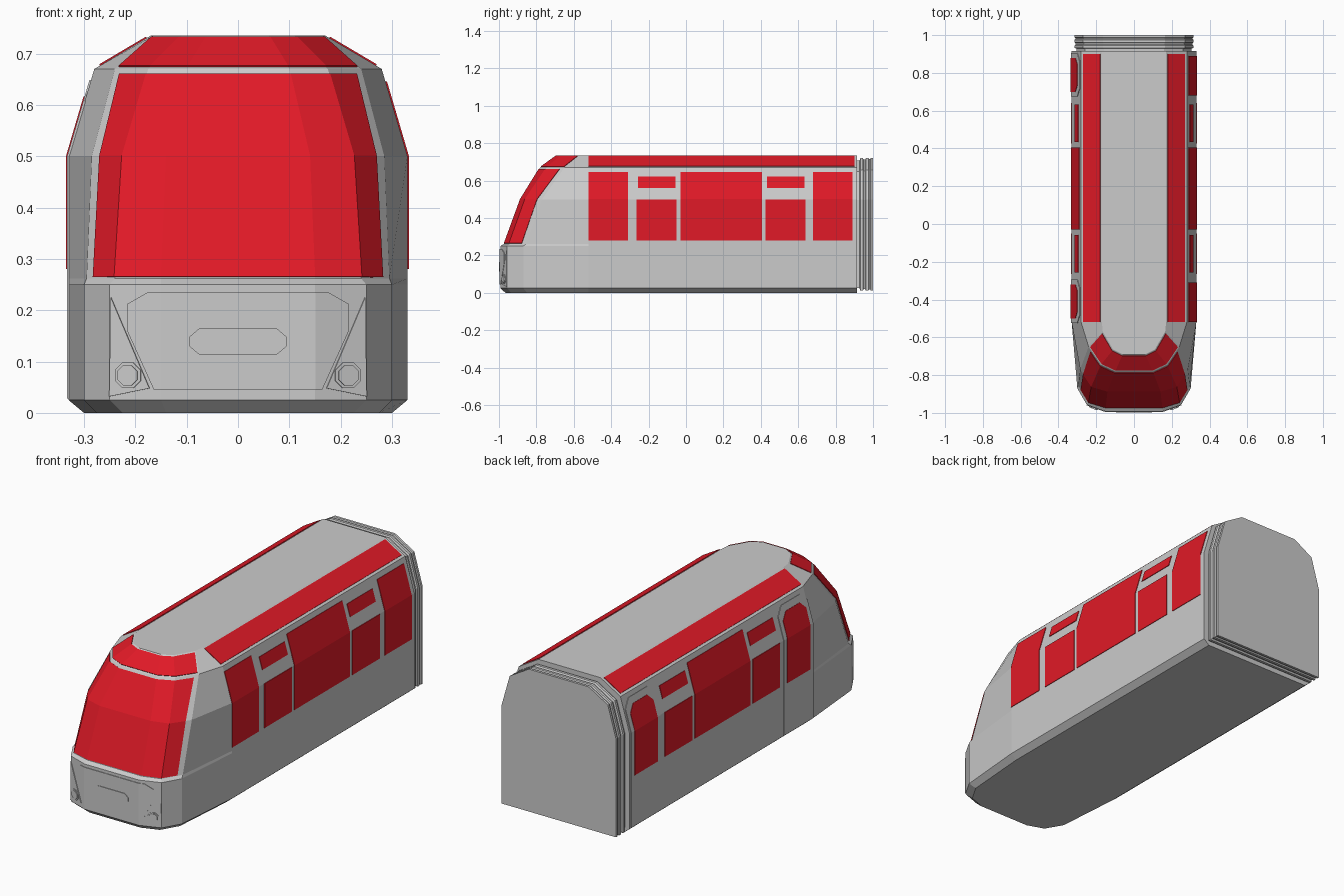
import bpy, bmesh, math
from mathutils import Vector

if "Cube" in bpy.data.objects:
    bpy.data.objects.remove(bpy.data.objects["Cube"])

red = bpy.data.materials.new("red_glass")
red.diffuse_color = (0.75, 0.01, 0.02, 1)
red.use_nodes = True
red.node_tree.nodes["Principled BSDF"].inputs["Base Color"].default_value = red.diffuse_color


def finish(name, bm, mat=None, thick=0):
    bmesh.ops.recalc_face_normals(bm, faces=bm.faces)
    me = bpy.data.meshes.new(name)
    bm.to_mesh(me)
    bm.free()
    ob = bpy.data.objects.new(name, me)
    bpy.context.collection.objects.link(ob)
    if mat:
        me.materials.append(mat)
    if thick:
        m = ob.modifiers.new("thickness", 'SOLIDIFY')
        m.thickness, m.offset = thick, 0
    return ob


def loft(name, rings):
    """Closed skin through rings of equal length, capped at both ends."""
    bm = bmesh.new()
    rows = [[bm.verts.new(p) for p in r] for r in rings]
    n = len(rows[0])
    for a, b in zip(rows, rows[1:]):
        for i in range(n):
            j = (i + 1) % n
            bm.faces.new((a[i], a[j], b[j], b[i]))
    bm.faces.new(rows[0])
    bm.faces.new(rows[-1])
    return finish(name, bm)


def grid(name, rows, mat, thick):
    bm = bmesh.new()
    vs = [[bm.verts.new(p) for p in r] for r in rows]
    for a, b in zip(vs, vs[1:]):
        for i in range(len(a) - 1):
            bm.faces.new((a[i], a[i + 1], b[i + 1], b[i]))
    return finish(name, bm, mat, thick)


def panel(name, pts, place, cuts=(), mat=None, thick=0.006):
    """Flat outline, creased at the cuts and laid on a body surface."""
    bm = bmesh.new()
    bm.faces.new([bm.verts.new((u, v, 0)) for u, v in pts])
    for co, no in cuts:
        bmesh.ops.bisect_plane(bm, geom=bm.verts[:] + bm.edges[:] + bm.faces[:],
                               plane_co=co, plane_no=no, dist=1e-4)
    for v in bm.verts:
        v.co = place(v.co.x, v.co.y)
    return finish(name, bm, mat, thick)


# Body: half plan outlines (x, y) stacked by height
END = 0.915
lip = [(0.15, -0.993), (0.25, -0.957), (0.30, -0.87), (0.33, -0.52)]
levels = [
    (0.0, [(0.14, -0.965), (0.225, -0.935), (0.275, -0.85), (0.30, -0.52)]),
    (0.025, lip),
    (0.25, lip),
    (0.262, [(0.15, -0.972), (0.24, -0.945), (0.295, -0.855), (0.33, -0.52)]),
    (0.5, [(0.14, -0.885), (0.225, -0.86), (0.285, -0.77), (0.33, -0.52)]),
    (0.67, [(0.10, -0.78), (0.175, -0.745), (0.24, -0.65), (0.28, -0.52)]),
    (0.735, [(0.06, -0.69), (0.11, -0.665), (0.165, -0.57), (0.17, -0.52)]),
]
rings = []
for z, half in levels:
    half = [Vector((x, y, z)) for x, y in half]
    half.append(Vector((half[-1].x, END, z)))
    rings.append([Vector((-p.x, p.y, p.z)) for p in reversed(half)] + half)
loft("car_body", rings)


# Windscreen and upper front band follow the nose facets
def nose_row(a, b, t, edge):
    pts = [Vector((x, y, levels[a][0])).lerp(Vector((x2, y2, levels[b][0])), t)
           for (x, y), (x2, y2) in zip(levels[a][1][:3], levels[b][1][:3])]
    pts[2] = pts[1].lerp(pts[2], edge)
    return [Vector((-p.x, p.y, p.z)) for p in reversed(pts)] + pts


grid("windscreen", [nose_row(3, 4, 0.01, 0.74), nose_row(3, 4, 1, 0.72),
                    nose_row(4, 5, 0.94, 0.8)], red, 0.006)
grid("upper_front_band", [nose_row(5, 6, 0.06, 0.94), nose_row(5, 6, 0.93, 0.96)], red, 0.006)


# Side windows and doors
def side_x(z):
    return 0.33 if z <= 0.5 else 0.33 - (z - 0.5) * 0.05 / 0.17


def rect(a, b, c, d, chamfer=0):
    if not chamfer:
        return [(a, c), (b, c), (b, d), (a, d)]
    return [(a, c), (b, c), (b, d - chamfer), (b - chamfer, d), (a + chamfer, d), (a, d - chamfer)]


belt = [((0, 0.5, 0), (0, 1, 0))]
for s, side in ((1, "right"), (-1, "left")):
    def on_side(u, v, s=s):
        return Vector((s * side_x(v), u, v))

    def on_roof(u, v, s=s):
        return Vector((s * (0.28 - 0.11 * v), u, 0.67 + 0.065 * v))

    panel(side + "_centre_window", rect(-0.03, 0.405, 0.28, 0.645), on_side, belt, red)
    for y0, place in ((-0.265, "front"), (0.425, "rear")):
        panel(f"{side}_{place}_low_window", rect(y0, y0 + 0.215, 0.28, 0.5), on_side, (), red)
        panel(f"{side}_{place}_vent_window", rect(y0 + 0.008, y0 + 0.208, 0.56, 0.62), on_side, (), red)
    for y0, place in ((-0.52, "front"), (0.68, "rear")):
        if s > 0:
            panel(f"{side}_{place}_tall_window", rect(y0, y0 + 0.21, 0.28, 0.645), on_side, belt, red)
        else:
            panel(f"{place}_door", rect(y0 - 0.005, y0 + 0.225, 0.028, 0.648, 0.04), on_side, belt, None, 0.006)
            panel(f"{place}_door_window", rect(y0 + 0.02, y0 + 0.20, 0.28, 0.615, 0.035),
                  on_side, belt, red, 0.01)
    panel(side + "_roof_stripe", rect(-0.52, 0.90, 0.1, 0.93), on_roof, (), red)


# Front face plates, lamps and coupler cover
def on_front(u, v):
    t = max(0, (abs(u) - 0.15) / 0.10)
    return Vector((u, -0.993 + 0.036 * t, v))


bend = [((0.15, 0, 0), (1, 0, 0)), ((-0.15, 0, 0), (1, 0, 0))]


def mirrored(half):
    return half + [(-x, z) for x, z in reversed(half)]


panel("front_plate", mirrored([(0.163, 0.045), (0.215, 0.16), (0.215, 0.212), (0.175, 0.235)]),
      on_front, bend, None, 0.006)
panel("coupler_cover", mirrored([(0.075, 0.113), (0.095, 0.13), (0.095, 0.148), (0.075, 0.165)]),
      on_front, (), None, 0.012)
for s, side in ((1, "right"), (-1, "left")):
    panel(side + "_lamp_plate", [(s * 0.172, 0.048), (s * 0.25, 0.032), (s * 0.247, 0.225)],
          on_front, (), None, 0.006)
    for r, t, part in ((0.027, 0.012, "lamp_rim"), (0.021, 0.018, "lamp")):
        octagon = [(s * 0.213 + r * math.cos((k + 0.5) * math.pi / 4),
                    0.073 + r * math.sin((k + 0.5) * math.pi / 4)) for k in range(8)]
        panel(f"{side}_{part}", octagon, on_front, (), None, t)

# Gangway bellows at the rear: pleated sleeve
outline = [(0.315, 0.012), (0.315, 0.5), (0.27, 0.658), (0.165, 0.72)]
outline = mirrored(outline)
steps = [(0.905, 0.965), (0.928, 0.965), (0.932, 1), (0.945, 1), (0.95, 0.98),
         (0.958, 0.98), (0.962, 1), (0.975, 1), (0.979, 0.985), (0.985, 0.985), (0.988, 1), (1.0, 1)]
loft("gangway_bellows", [[Vector((x * k, y, 0.37 + (z - 0.37) * k)) for x, z in outline]
                         for y, k in steps])
